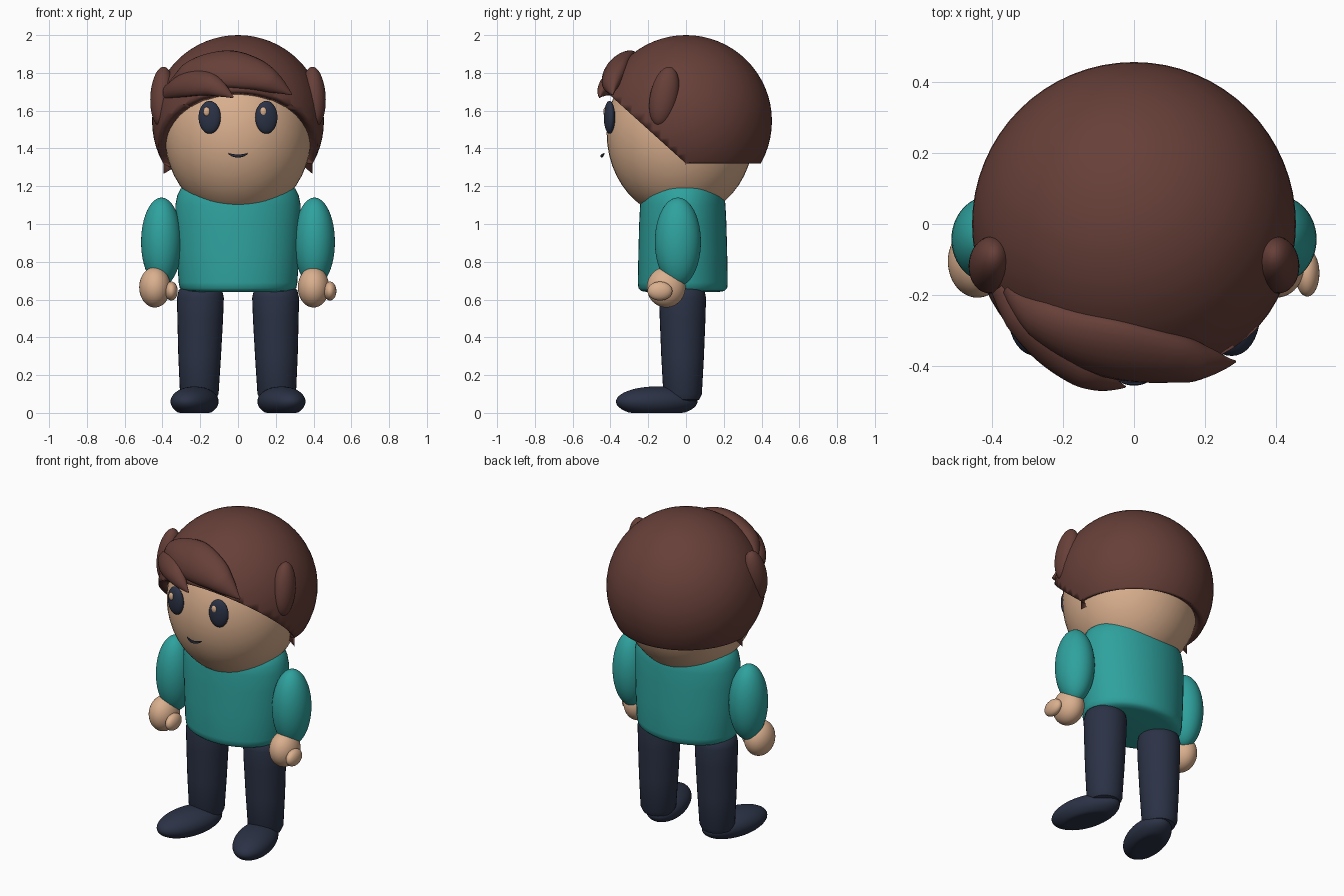
import bpy, bmesh, math
from mathutils import Vector

cube = bpy.data.objects.get("Cube")
if cube:
    bpy.data.objects.remove(cube, do_unlink=True)


def material(name, rgb):
    m = bpy.data.materials.new(name)
    m.use_nodes = True
    m.diffuse_color = (*rgb, 1)
    m.node_tree.nodes["Principled BSDF"].inputs["Base Color"].default_value = (*rgb, 1)
    return m


SKIN = material("skin", (0.70, 0.43, 0.27))
TEAL = material("teal shirt", (0.028, 0.36, 0.34))
BROWN = material("brown hair", (0.135, 0.05, 0.04))
NAVY = material("dark navy", (0.024, 0.032, 0.06))


def finish(bm, name, mat):
    bmesh.ops.recalc_face_normals(bm, faces=bm.faces)
    me = bpy.data.meshes.new(name)
    bm.to_mesh(me)
    bm.free()
    ob = bpy.data.objects.new(name, me)
    bpy.context.collection.objects.link(ob)
    me.materials.append(mat)
    bpy.ops.object.select_all(action='DESELECT')
    ob.select_set(True)
    bpy.context.view_layer.objects.active = ob
    bpy.ops.object.shade_smooth_by_angle(angle=math.radians(45))
    return ob


def sphere(seg=48):
    bm = bmesh.new()
    bmesh.ops.create_uvsphere(bm, u_segments=seg, v_segments=seg // 2, radius=1)
    return bm


def ellipsoid(name, centre, radii, mat, rot=(0, 0, 0), floor=None, seg=48):
    bm = sphere(seg)
    for v in bm.verts:
        v.co *= Vector(radii)
        if floor is not None:
            v.co.z = max(v.co.z, floor)
    ob = finish(bm, name, mat)
    ob.location = centre
    ob.rotation_euler = rot
    return ob


def loft(name, rings, mat):
    """Skin a list of equal-length point rings and cap both ends."""
    bm = bmesh.new()
    loops = [[bm.verts.new(p) for p in ring] for ring in rings]
    n = len(loops[0])
    for a, b in zip(loops, loops[1:]):
        for i in range(n):
            j = (i + 1) % n
            bm.faces.new((a[i], a[j], b[j], b[i]))
    bm.faces.new(loops[0])
    bm.faces.new(loops[-1])
    return finish(bm, name, mat)


def oval_stack(name, profile, mat, n=48):
    """Vertical stack of ovals: (z, x centre, y centre, x radius, y radius)."""
    turn = [math.tau * i / n for i in range(n)]
    return loft(name, [[(cx + rx * math.cos(t), cy + ry * math.sin(t), z) for t in turn]
                       for z, cx, cy, rx, ry in profile], mat)


# Head and face
ellipsoid("head", (0, -0.03, 1.48), (0.39, 0.39, 0.45), SKIN)
for side, s in (("left", 1), ("right", -1)):
    ellipsoid(side + "_eye", (0.15 * s, -0.405, 1.565), (0.06, 0.028, 0.087), NAVY,
              rot=(0, 0, 0.2 * s), seg=32)
    ellipsoid(side + "_eye_glint", (0.15 * s - 0.016, -0.427, 1.595), (0.018, 0.011, 0.024),
              SKIN, seg=16)
mouth = []
for i in range(13):
    u = i / 6 - 1
    c = Vector((0.05 * u, -0.446 + 0.012 * u * u, 1.36 + 0.012 * u * u))
    r = 0.008 * (1 - 0.6 * abs(u) ** 3)
    mouth.append([c + Vector((0, r * math.cos(t), r * math.sin(t)))
                  for t in (math.tau * k / 8 for k in range(8))])
loft("mouth", mouth, NAVY)

# Hair cap: sphere trimmed at the nape and along a slanted front hairline
CENTRE, R = Vector((0, 0, 1.545)), 0.455
bm = sphere(64)
for v in bm.verts:
    v.co = v.co * R + CENTRE
for normal in ((0, 0, 1), (0, 0.9, 1)):
    bmesh.ops.bisect_plane(bm, geom=bm.verts[:] + bm.edges[:] + bm.faces[:],
                           plane_co=(0, 0, 1.32), plane_no=normal, clear_inner=True)
cap = finish(bm, "hair_cap", BROWN)
shell = cap.modifiers.new("thickness", 'SOLIDIFY')
shell.thickness = 0.055
shell.offset = -1

# Side tufts
for side, s in (("left", 1), ("right", -1)):
    ellipsoid(side + "_hair_tuft", (0.402 * s, -0.115, 1.675), (0.062, 0.075, 0.16), BROWN,
              rot=(-0.2, -0.06 * s, 0))


def smooth_path(pts, steps):
    """Catmull-Rom interpolation of control tuples."""
    pts = [Vector(p) for p in pts]
    pts = [2 * pts[0] - pts[1]] + pts + [2 * pts[-1] - pts[-2]]
    out = []
    for a, b, c, d in zip(pts, pts[1:], pts[2:], pts[3:]):
        for k in range(steps):
            t = k / steps
            out.append(0.5 * (2 * b + (c - a) * t + (2 * a - 5 * b + 4 * c - d) * t * t
                              + (3 * b - a - 3 * c + d) * t ** 3))
    return out + [pts[-2]]


def fringe(name, controls, thick):
    """Flattened lock hugging the cap; controls are (x, z, half width, shell radius)."""
    path = smooth_path(controls, 7)
    spine = []
    for x, z, w, r in path:
        dz = z - CENTRE.z
        spine.append(Vector((x, -math.sqrt(max(r * r - x * x - dz * dz, 0)), z)))
    rings = []
    for i, (p, c) in enumerate(zip(spine, path)):
        along = (spine[min(i + 1, len(spine) - 1)] - spine[max(i - 1, 0)]).normalized()
        out = (p - CENTRE).normalized()
        across = along.cross(out).normalized()
        w = max(c[2], 0.004)
        h = min(thick, w * 0.7)
        ring = []
        for k in range(20):
            t = math.tau * k / 20
            bend = w * w * math.cos(t) ** 2 / (2 * R)
            ring.append(p + across * w * math.cos(t) + out * (h * math.sin(t) - bend))
        rings.append(ring)
    loft(name, rings, BROWN)


# Swept fringe
fringe("long_fringe", [(-0.35, 1.74, 0.03, 0.44), (-0.23, 1.81, 0.085, 0.455),
                       (-0.07, 1.83, 0.118, 0.462), (0.08, 1.80, 0.10, 0.466),
                       (0.19, 1.745, 0.06, 0.478), (0.285, 1.685, 0.004, 0.50)], 0.05)
fringe("short_fringe", [(-0.37, 1.70, 0.045, 0.44), (-0.27, 1.745, 0.075, 0.465),
                        (-0.17, 1.745, 0.068, 0.478), (-0.09, 1.71, 0.04, 0.48),
                        (-0.025, 1.67, 0.004, 0.475)], 0.042)

# Shirt body
oval_stack("shirt", [(z, 0, -0.017, rx, ry) for z, rx, ry in (
    (0.64, 0.25, 0.19), (0.645, 0.29, 0.22), (0.66, 0.308, 0.235), (0.69, 0.314, 0.238),
    (0.85, 0.325, 0.235), (1.0, 0.332, 0.231), (1.1, 0.332, 0.226), (1.15, 0.322, 0.22),
    (1.185, 0.305, 0.207), (1.205, 0.283, 0.19), (1.212, 0.25, 0.165))], TEAL)

# Arms, hands, legs and shoes
for side, s in (("left", 1), ("right", -1)):
    ellipsoid(side + "_sleeve", (0.405 * s, -0.043, 0.905), (0.108, 0.122, 0.235), TEAL)
    hand_x = 0.40 if s > 0 else -0.44
    ellipsoid(side + "_hand", (hand_x, -0.105, 0.665), (0.083, 0.102, 0.107), SKIN)
    ellipsoid(side + "_thumb", (hand_x + 0.087, -0.138, 0.645), (0.034, 0.066, 0.05), SKIN,
              seg=32)
    oval_stack(side + "_leg", [(z, x * s, -0.018, r, r) for z, x, r in (
        (0.06, 0.205, 0.06), (0.07, 0.205, 0.088), (0.1, 0.205, 0.102), (0.3, 0.203, 0.113),
        (0.5, 0.2, 0.121), (0.61, 0.199, 0.124), (0.65, 0.199, 0.115), (0.67, 0.199, 0.09))],
        NAVY, n=32)
    ellipsoid(side + "_shoe", (0.23 * s, -0.155, 0.06), (0.116, 0.222, 0.08), NAVY,
              rot=(0, 0, 0.28 * s), floor=-0.06)
